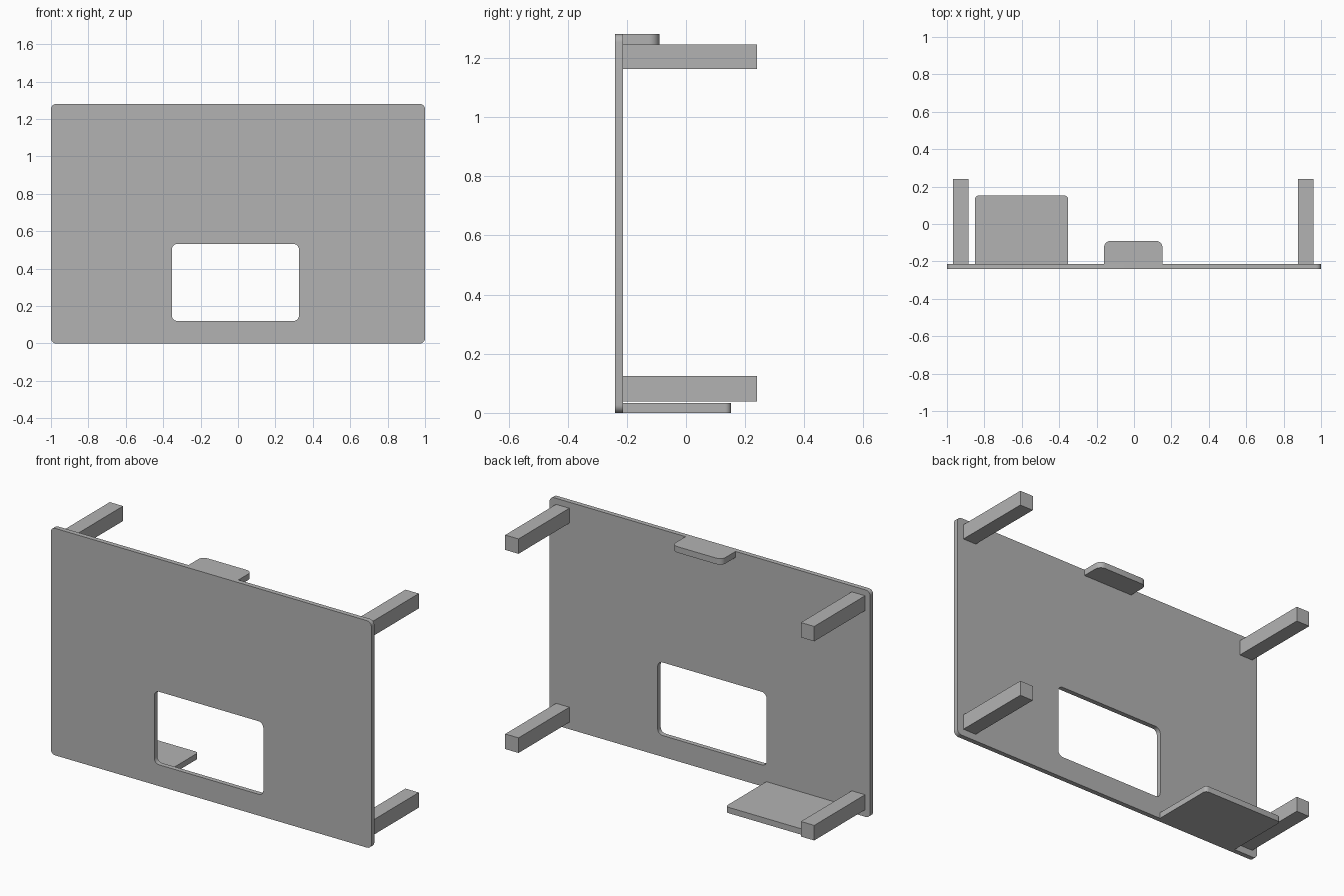
import bpy
import bmesh
from math import sin, cos, pi
from mathutils import Vector

cube = bpy.data.objects.get("Cube")
if cube:
    bpy.data.objects.remove(cube, do_unlink=True)

GREY = (0.45, 0.45, 0.45, 1)
grey = bpy.data.materials.new("plain_grey")
grey.use_nodes = True
grey.diffuse_color = GREY
grey.node_tree.nodes["Principled BSDF"].inputs["Base Color"].default_value = GREY

FRONT, PANEL_BACK, BACK = -0.24, -0.213, 0.24
HEIGHT = 1.28
STEPS = 6


def outline(u0, u1, v0, v1, radii):
    """Rectangle with rounded corners, from the upper right, anticlockwise."""
    points = []
    corners = ((u1, v1, -1, -1), (u0, v1, 1, -1), (u0, v0, 1, 1), (u1, v0, -1, 1))
    for k, ((u, v, su, sv), r) in enumerate(zip(corners, radii)):
        if r == 0:
            points.append((u, v))
            continue
        for i in range(STEPS + 1):
            a = (k + i / STEPS) * pi / 2
            points.append((u + su * r + r * cos(a), v + sv * r + r * sin(a)))
    return points


def finish(name, bm):
    bmesh.ops.recalc_face_normals(bm, faces=bm.faces)
    mesh = bpy.data.meshes.new(name)
    bm.to_mesh(mesh)
    bm.free()
    mesh.materials.append(grey)
    obj = bpy.data.objects.new(name, mesh)
    bpy.context.collection.objects.link(obj)
    bpy.ops.object.select_all(action="DESELECT")
    obj.select_set(True)
    bpy.context.view_layer.objects.active = obj
    bpy.ops.object.shade_smooth_by_angle(angle=pi / 6)
    return obj


def prism(name, points, place, depth):
    """Extrude a flat outline along a depth vector."""
    bm = bmesh.new()
    face = bm.faces.new([bm.verts.new(place(*p)) for p in points])
    result = bmesh.ops.extrude_face_region(bm, geom=[face], use_keep_orig=True)
    moved = [g for g in result["geom"] if isinstance(g, bmesh.types.BMVert)]
    bmesh.ops.translate(bm, verts=moved, vec=Vector(depth))
    return finish(name, bm)


# Front panel: four matching rings joined around the window
outer = outline(-1, 1, 0, HEIGHT, [0.027] * 4)
window = outline(-0.354, 0.326, 0.12, 0.532, [0.03] * 4)
bm = bmesh.new()
rings = [[bm.verts.new((x, y, z)) for x, z in loop]
         for loop, y in ((outer, FRONT), (outer, PANEL_BACK),
                         (window, PANEL_BACK), (window, FRONT))]
count = len(outer)
for k in range(4):
    a, b = rings[k], rings[(k + 1) % 4]
    for i in range(count):
        j = (i + 1) % count
        bm.faces.new((a[i], a[j], b[j], b[i]))
finish("front_panel", bm)

# Four square posts behind the panel
for side, x0, x1 in (("right", -0.968, -0.885), ("left", 0.877, 0.96)):
    for level, z0, z1 in (("lower", 0.039, 0.124), ("upper", 1.162, 1.246)):
        prism(f"{level}_{side}_post", outline(x0, x1, z0, z1, [0] * 4),
              lambda x, z: (x, PANEL_BACK, z), (0, BACK - PANEL_BACK, 0))

# Bottom shelf and top tab, rounded at their rear corners
for name, x0, x1, rear, z0, z1, r in (
        ("bottom_shelf", -0.85, -0.352, 0.152, 0, 0.033, 0.02),
        ("top_tab", -0.16, 0.152, -0.09, 1.246, HEIGHT, 0.035)):
    prism(name, outline(x0, x1, PANEL_BACK, rear, [r, r, 0, 0]),
          lambda x, y: (x, y, z0), (0, 0, z1 - z0))
